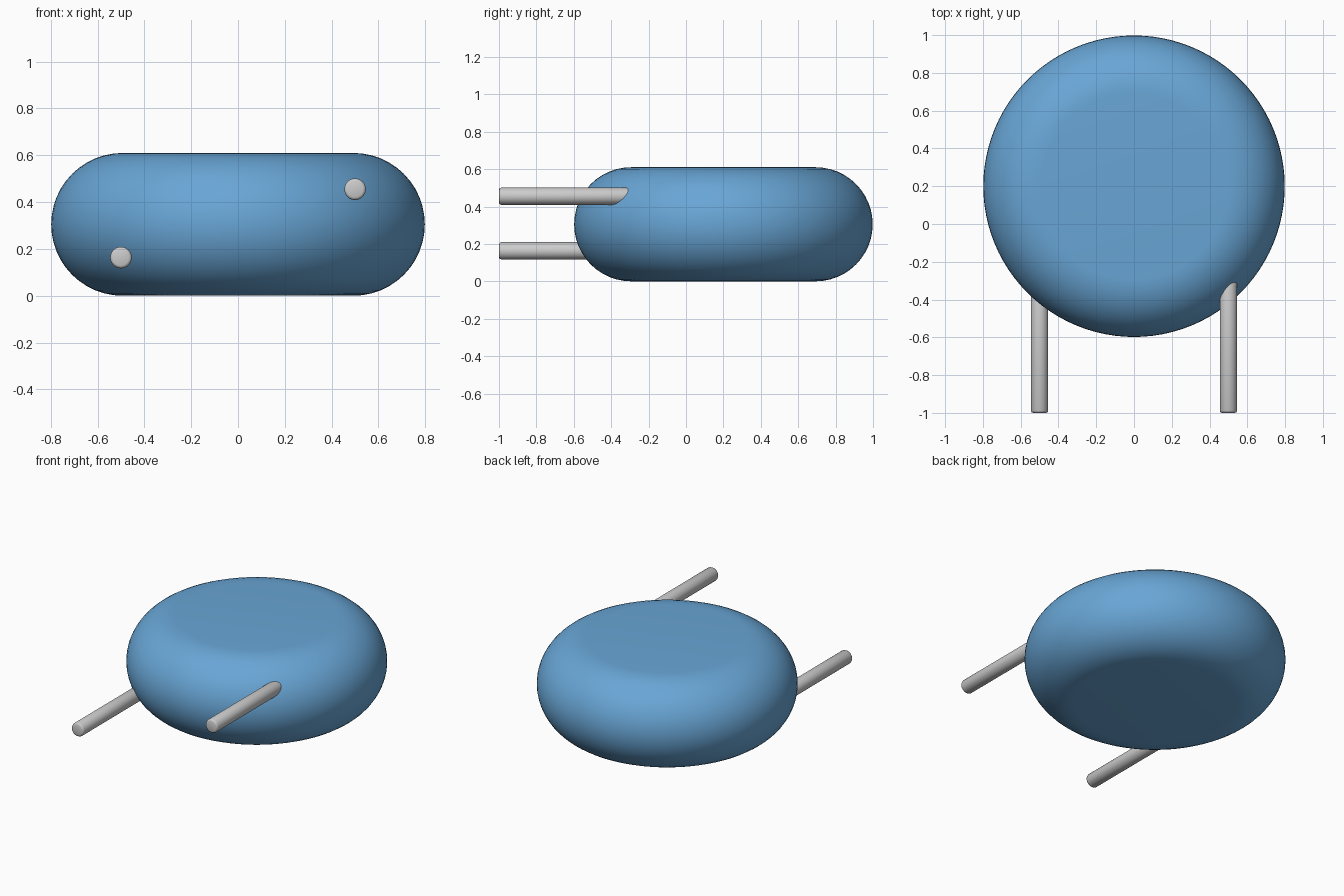
import bpy, bmesh, math
from mathutils import Matrix, Vector

if "Cube" in bpy.data.objects:
    bpy.data.objects.remove(bpy.data.objects["Cube"])

BODY_Y, R_FLAT, R_EDGE = 0.2, 0.493, 0.305


def finish(bm, name, angle):
    bmesh.ops.recalc_face_normals(bm, faces=bm.faces)
    mesh = bpy.data.meshes.new(name)
    bm.to_mesh(mesh)
    bm.free()
    obj = bpy.data.objects.new(name, mesh)
    bpy.context.collection.objects.link(obj)
    bpy.ops.object.select_all(action='DESELECT')
    obj.select_set(True)
    bpy.context.view_layer.objects.active = obj
    bpy.ops.object.shade_smooth_by_angle(angle=math.radians(angle))
    return obj


def lathe(name, profile, matrix, steps, angle):
    """Spin an (radius, height) profile about z, then place it."""
    bm = bmesh.new()
    verts = [bm.verts.new((r, 0, z)) for r, z in profile]
    edges = [bm.edges.new(pair) for pair in zip(verts, verts[1:])]
    bmesh.ops.spin(bm, geom=verts + edges, cent=(0, 0, 0), axis=(0, 0, 1),
                   angle=math.tau, steps=steps)
    bmesh.ops.remove_doubles(bm, verts=bm.verts, dist=1e-5)
    bm.transform(matrix)
    return finish(bm, name, angle)


# Rounded puck body: flat top and bottom with a half-round rim
arc = [math.radians(-90 + 180 * i / 24) for i in range(25)]
profile = [(0, 0)]
profile += [(R_FLAT + R_EDGE * math.cos(a), R_EDGE * (1 + math.sin(a))) for a in arc]
profile += [(0, 2 * R_EDGE)]
body = lathe("body", profile, Matrix.Translation((0, BODY_Y, 0)), 96, 30)
blue = bpy.data.materials.new("blue")
blue.diffuse_color = (0.14, 0.38, 0.67, 1)
blue.use_nodes = True
blue.node_tree.nodes["Principled BSDF"].inputs["Base Color"].default_value = blue.diffuse_color
body.data.materials.append(blue)

# Two pegs with softened ends, reaching forward from inside the body
PEG_R, PEG_L, SOFT = 0.046, 0.8, 0.012
peg = [(0, 0), (PEG_R - SOFT, 0), (PEG_R - SOFT * 0.3, SOFT * 0.3), (PEG_R, SOFT),
       (PEG_R, PEG_L - SOFT), (PEG_R - SOFT * 0.3, PEG_L - SOFT * 0.3),
       (PEG_R - SOFT, PEG_L), (0, PEG_L)]
for name, x, z in (("upper_peg", 0.5, 0.455), ("lower_peg", -0.5, 0.163)):
    place = Matrix.Translation((x, -1, z)) @ Matrix.Rotation(math.radians(-90), 4, 'X')
    lathe(name, peg, place, 32, 50)
